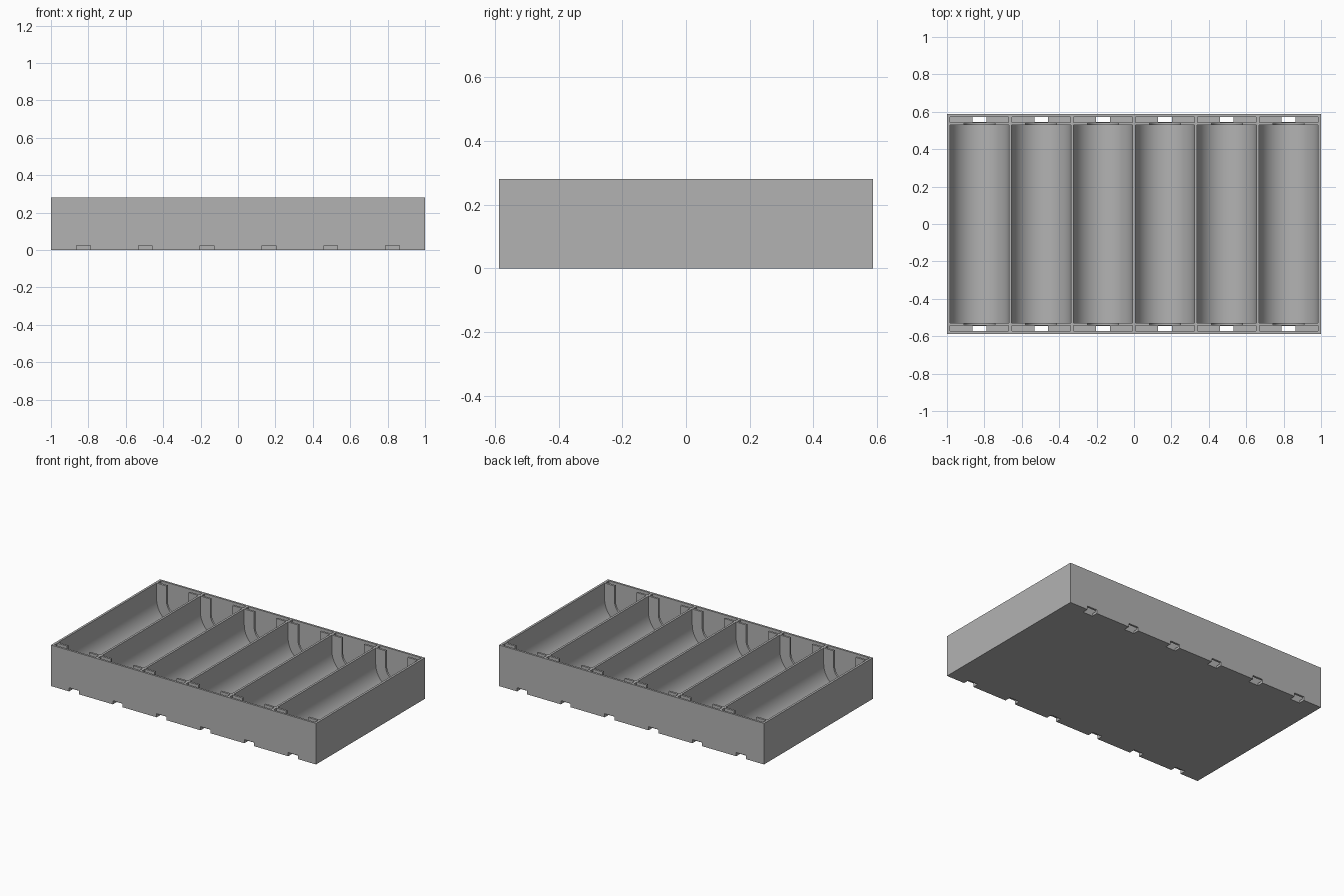
import bpy, bmesh, math

cube = bpy.data.objects.get("Cube")
if cube:
    bpy.data.objects.remove(cube, do_unlink=True)

HX, HY, TOP = 1.0, 0.587, 0.28        # tray half sizes and height
CELLS, PITCH = 6, 0.3307
RADIUS, AXIS = 0.158, 0.173           # trough radius and height of its axis
CENTRES = [(i - (CELLS - 1) / 2) * PITCH for i in range(CELLS)]

grey = bpy.data.materials.new("plain grey plastic")
grey.use_nodes = True
GREY = (0.45, 0.45, 0.45, 1)
grey.diffuse_color = GREY
grey.node_tree.nodes["Principled BSDF"].inputs["Base Color"].default_value = GREY


def rectangle(half, z0, z1):
    return [(-half, z0), (half, z0), (half, z1), (-half, z1)]


def u_shape(radius, steps=32):
    """Half circle at the bottom, straight sides running out past the rim."""
    arc = [math.pi * (1 + i / steps) for i in range(steps + 1)]
    pts = [(radius * math.cos(a), AXIS + radius * math.sin(a)) for a in arc]
    return pts + [(radius, TOP + 0.1), (-radius, TOP + 0.1)]


def add_prism(bm, profile, x, y0, y1):
    """Extrude an xz profile along y."""
    face = bm.faces.new([bm.verts.new((x + px, y0, pz)) for px, pz in profile])
    ext = bmesh.ops.extrude_face_region(bm, geom=[face])["geom"]
    moved = [g for g in ext if isinstance(g, bmesh.types.BMVert)]
    bmesh.ops.translate(bm, verts=moved, vec=(0, y1 - y0, 0))


def make_object(name, prisms):
    bm = bmesh.new()
    for prism in prisms:
        add_prism(bm, *prism)
    bmesh.ops.recalc_face_normals(bm, faces=bm.faces)
    mesh = bpy.data.meshes.new(name)
    bm.to_mesh(mesh)
    bm.free()
    mesh.materials.append(grey)
    obj = bpy.data.objects.new(name, mesh)
    bpy.context.collection.objects.link(obj)
    return obj


def both_ends(profile, y0, y1):
    return [(profile, x, *sorted((s * y0, s * y1))) for x in CENTRES for s in (-1, 1)]


tray = make_object("battery_tray", [(rectangle(HX, 0, TOP), 0, -HY, HY)])

# Troughs, end contact slots, rounded openings between them, wire notches below
cutters = [
    make_object("trough_cutter", [(u_shape(RADIUS), x, -0.529, 0.529) for x in CENTRES]),
    make_object("slot_cutter", both_ends(rectangle(RADIUS - 0.001, 0.016, TOP + 0.12), 0.543, 0.573)),
    make_object("opening_cutter", both_ends(u_shape(0.083), 0.5, 0.555)),
    make_object("notch_cutter", both_ends(rectangle(0.037, -0.05, 0.025), 0.545, 0.65)),
]
bpy.context.view_layer.objects.active = tray
tray.select_set(True)
for cutter in cutters:
    cutter.hide_render = True
    mod = tray.modifiers.new(cutter.name, "BOOLEAN")
    mod.operation, mod.solver, mod.object = "DIFFERENCE", "EXACT", cutter
    bpy.ops.object.modifier_apply(modifier=mod.name)
    bpy.data.objects.remove(cutter, do_unlink=True)

bpy.ops.object.shade_smooth_by_angle(angle=math.radians(30))
